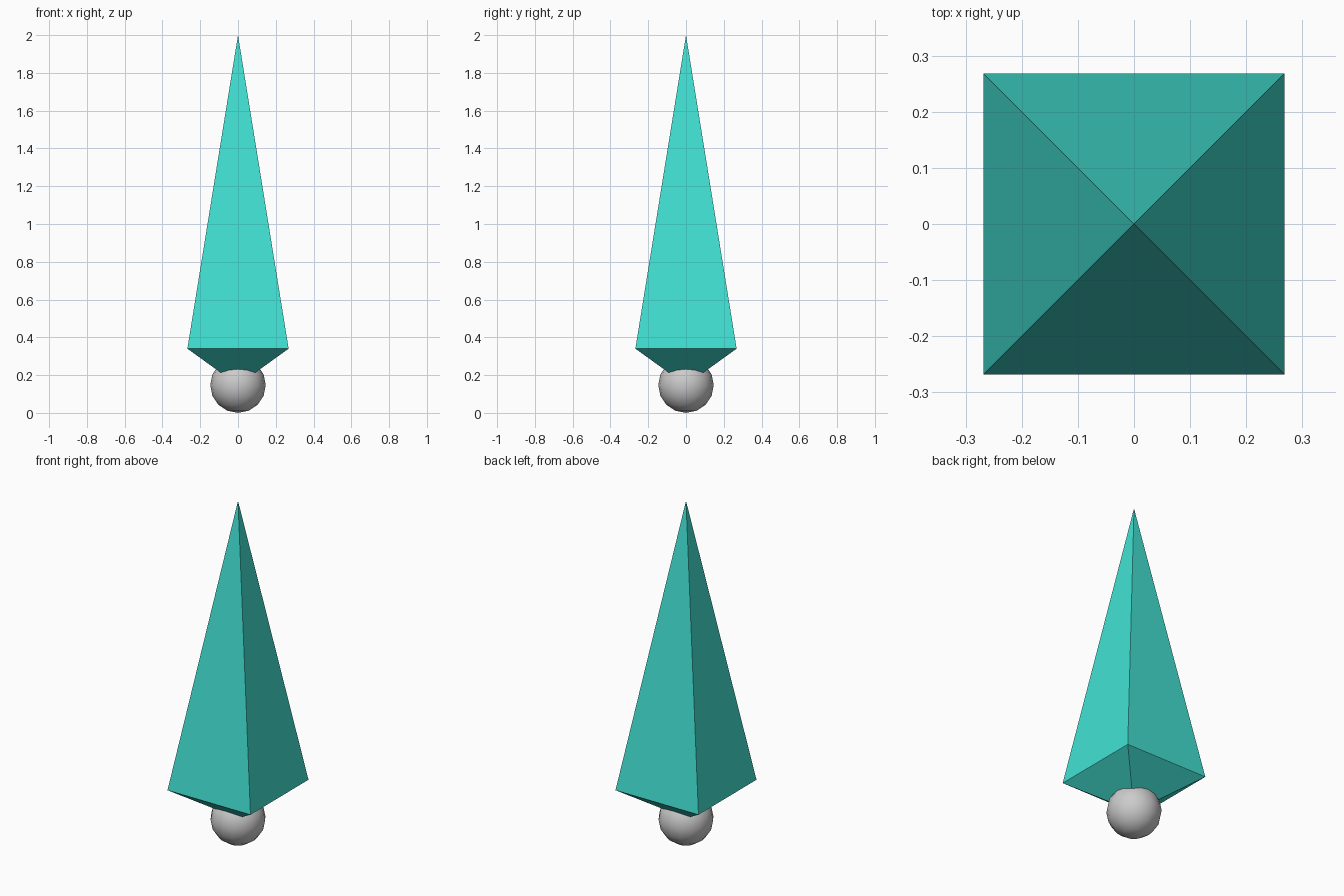
import bpy, bmesh

if "Cube" in bpy.data.objects:
    bpy.data.objects.remove(bpy.data.objects["Cube"])

HALF, Z_LOW, Z_MID, Z_TOP, R = 0.268, 0.147, 0.34, 2.0, 0.147

# Four-sided spike: square girdle joined to a top and a bottom point
bm = bmesh.new()
ring = [bm.verts.new((x * HALF, y * HALF, Z_MID))
        for x, y in ((-1, -1), (1, -1), (1, 1), (-1, 1))]
top = bm.verts.new((0, 0, Z_TOP))
low = bm.verts.new((0, 0, Z_LOW))
for i in range(4):
    a, b = ring[i], ring[(i + 1) % 4]
    bm.faces.new((a, b, top))
    bm.faces.new((b, a, low))
mesh = bpy.data.meshes.new("spike")
bm.to_mesh(mesh)
bm.free()
spike = bpy.data.objects.new("spike", mesh)
bpy.context.collection.objects.link(spike)
mat = bpy.data.materials.new("turquoise")
mat.diffuse_color = (0.055, 0.75, 0.65, 1)
mat.use_nodes = True
mat.node_tree.nodes["Principled BSDF"].inputs["Base Color"].default_value = mat.diffuse_color
mesh.materials.append(mat)

# Smooth ball at the base
bpy.ops.mesh.primitive_uv_sphere_add(segments=16, ring_count=8, radius=R,
                                     location=(0, 0, Z_LOW))
ball = bpy.context.object
ball.name = "base_ball"
bpy.ops.object.shade_smooth()
